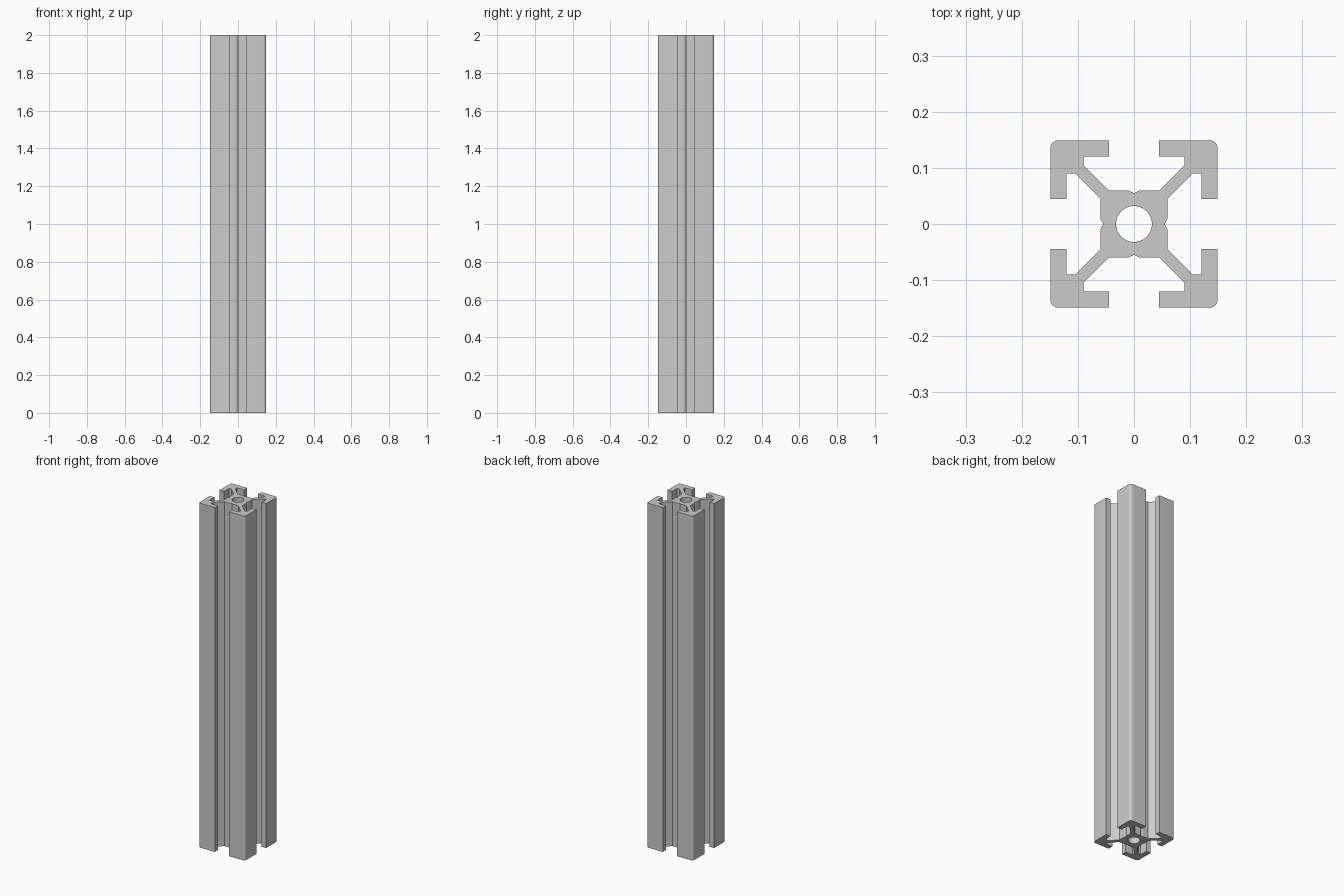
import bpy, bmesh, math
from mathutils import Matrix

if "Cube" in bpy.data.objects:
    bpy.data.objects.remove(bpy.data.objects["Cube"])

LENGTH = 2.0
HALF = 0.149      # half width of the profile
HOLE = 0.032      # bore radius
ROUND = 0.014     # outer corner radius


def arc(cx, cy, r, a0, a1, n):
    return [(cx + r * math.cos(math.radians(a0 + (a1 - a0) * i / n)),
             cy + r * math.sin(math.radians(a0 + (a1 - a0) * i / n)))
            for i in range(n + 1)]


# Half of a quarter: core groove, core wall, diagonal web, T-slot lip
half = [(0.055, 0), (0.057, 0.005), (0.06, 0.01), (0.06, 0.045),
        (0.105, 0.09), (0.12, 0.09), (0.12, 0.045), (HALF, 0.045)]
corner = arc(HALF - ROUND, HALF - ROUND, ROUND, 0, 90, 6)
mirrored = [(y, x) for x, y in reversed(half)]
quarter = half + corner + mirrored + arc(0, 0, HOLE, 90, 0, 12)

# Four rotated quarters joined into one cross-section, then extruded
bm = bmesh.new()
for k in range(4):
    rot = Matrix.Rotation(k * math.pi / 2, 3, 'Z')
    verts = [bm.verts.new((x, y, 0)) for x, y in quarter]
    bmesh.ops.transform(bm, matrix=rot.to_4x4(), verts=verts)
    bm.faces.new(verts)
bmesh.ops.remove_doubles(bm, verts=bm.verts[:], dist=1e-5)
res = bmesh.ops.extrude_face_region(bm, geom=bm.faces[:], use_keep_orig=True)
top = [g for g in res['geom'] if isinstance(g, bmesh.types.BMVert)]
bmesh.ops.translate(bm, vec=(0, 0, LENGTH), verts=top)
bmesh.ops.recalc_face_normals(bm, faces=bm.faces[:])

mesh = bpy.data.meshes.new("slotted_rail")
bm.to_mesh(mesh)
bm.free()
rail = bpy.data.objects.new("slotted_rail", mesh)
bpy.context.collection.objects.link(rail)

# Plain aluminium grey
mat = bpy.data.materials.new("aluminium grey")
mat.diffuse_color = (0.6, 0.6, 0.6, 1)
mat.use_nodes = True
mat.node_tree.nodes["Principled BSDF"].inputs["Base Color"].default_value = mat.diffuse_color
mesh.materials.append(mat)

bpy.context.view_layer.objects.active = rail
rail.select_set(True)
bpy.ops.object.shade_smooth_by_angle(angle=math.radians(18))
